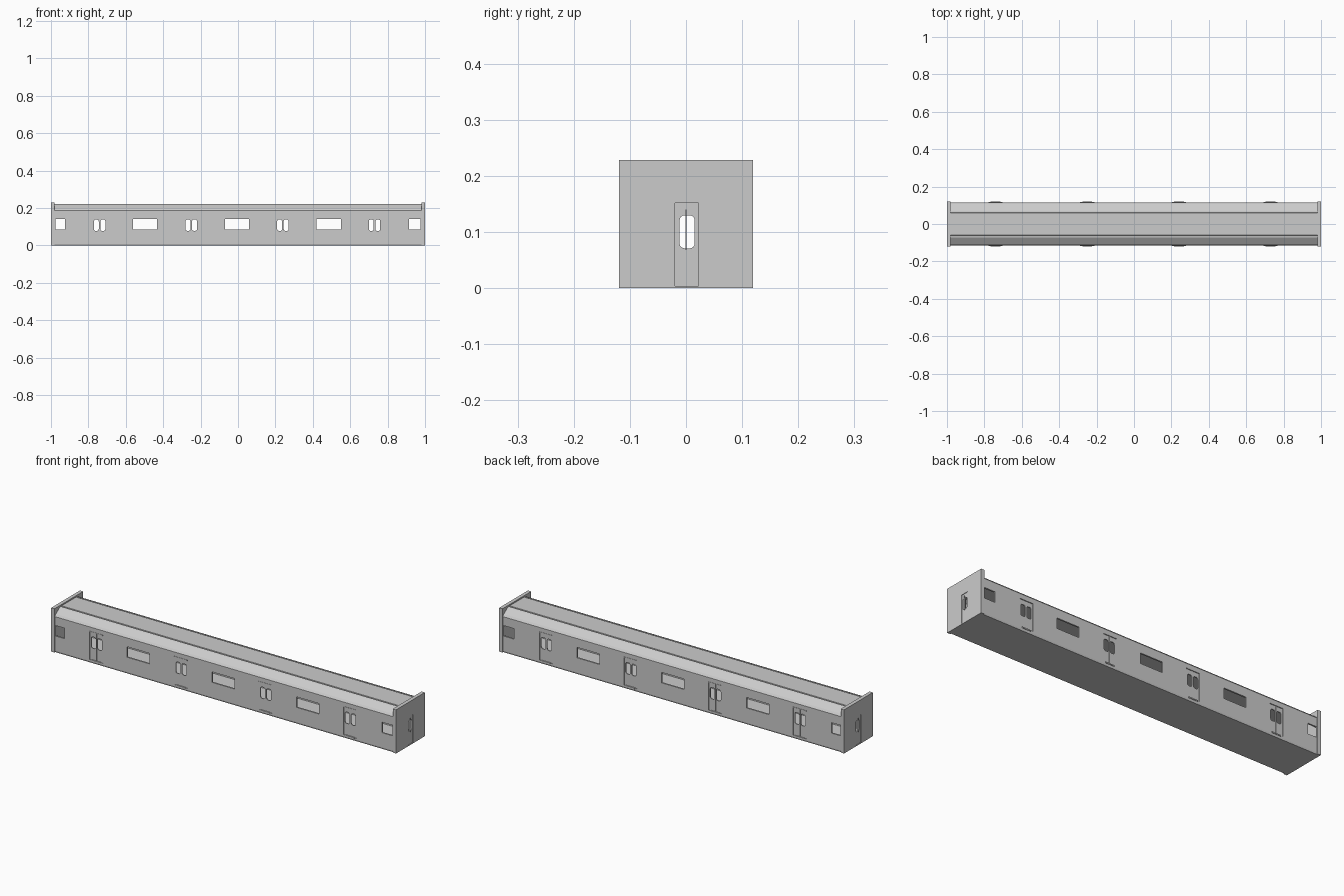
import bpy, bmesh, math

if "Cube" in bpy.data.objects:
    bpy.data.objects.remove(bpy.data.objects["Cube"])

X_IN = 0.98
DOORS = [-0.74, -0.25, 0.24, 0.73]


def make_obj(name, bm):
    bmesh.ops.recalc_face_normals(bm, faces=bm.faces)
    me = bpy.data.meshes.new(name)
    bm.to_mesh(me)
    bm.free()
    ob = bpy.data.objects.new(name, me)
    bpy.context.scene.collection.objects.link(ob)
    return ob


def prism(bm, pts, a, b, axis):
    """Extrude a 2D outline along x (pts = y,z) or y (pts = x,z)."""
    def place(p, t):
        return (t, p[0], p[1]) if axis == 'x' else (p[0], t, p[1])
    lo = [bm.verts.new(place(p, a)) for p in pts]
    hi = [bm.verts.new(place(p, b)) for p in pts]
    n = len(pts)
    bm.faces.new(lo)
    bm.faces.new(hi[::-1])
    for i in range(n):
        j = (i + 1) % n
        bm.faces.new((lo[i], hi[i], hi[j], lo[j]))


def rect(a0, a1, z0, z1):
    return [(a0, z0), (a1, z0), (a1, z1), (a0, z1)]


def rounded(c, w, z0, z1, r, seg=4):
    pts = []
    for cx, cz, s in ((c + w/2 - r, z1 - r, 0), (c - w/2 + r, z1 - r, 90),
                      (c - w/2 + r, z0 + r, 180), (c + w/2 - r, z0 + r, 270)):
        for k in range(seg + 1):
            a = math.radians(s + 90 * k / seg)
            pts.append((cx + r * math.cos(a), cz + r * math.sin(a)))
    return pts


def cut(ob, name, prisms):
    bm = bmesh.new()
    for p in prisms:
        prism(bm, *p)
    cutter = make_obj(name, bm)
    cutter.hide_render = True
    m = ob.modifiers.new(name, 'BOOLEAN')
    m.operation, m.solver, m.object = 'DIFFERENCE', 'EXACT', cutter
    bpy.context.view_layer.objects.active = ob
    bpy.ops.object.modifier_apply(modifier=m.name)
    bpy.data.objects.remove(cutter)


# Hollow carriage body: walls, sloped shoulders, flat roof with gutter grooves
half = [(0.113, 0.0), (0.116, 0.008), (0.116, 0.187), (0.108, 0.197), (0.076, 0.219),
        (0.068, 0.222), (0.067, 0.218), (0.061, 0.218), (0.060, 0.222)]
outer = half + [(-y, z) for y, z in reversed(half)]
bm = bmesh.new()
prism(bm, outer, -X_IN - 0.005, X_IN + 0.005, 'x')
body = make_obj("carriage_body", bm)
inner = [(0.108, 0.008), (0.108, 0.184), (0.066, 0.211)]
cut(body, "interior", [(inner + [(-y, z) for y, z in reversed(inner)], -1.1, 1.1, 'x')])

# Shallow door recesses on both sides
cut(body, "door_recess", [(rect(d - 0.038, d + 0.038, 0.016, 0.165), *ys, 'y')
                          for d in DOORS for ys in ((-0.2, -0.113), (0.113, 0.2))])

# Side windows and paired door windows go through both walls
holes = [rect(*w, 0.086, 0.141) for w in
         ((-0.977, -0.925), (-0.562, -0.432), (-0.07, 0.06), (0.42, 0.55), (0.915, 0.977))]
holes += [rounded(d + s * 0.0175, 0.026, 0.078, 0.138, 0.009) for d in DOORS for s in (-1, 1)]
cut(body, "window_holes", [(h, -0.2, 0.2, 'y') for h in holes])

# Door seams, header rails and sills
for i, d in enumerate(DOORS):
    bm = bmesh.new()
    for s in (-1, 1):
        a, b = sorted((s * 0.112, s * 0.1145))
        prism(bm, rect(d - 0.0015, d + 0.0015, 0.016, 0.165), a, b, 'y')
        a, b = sorted((s * 0.112, s * 0.119))
        prism(bm, rect(d - 0.026, d + 0.026, 0.012, 0.018), a, b, 'y')
        a, b = sorted((s * 0.112, s * 0.1175))
        prism(bm, rect(d - 0.038, d + 0.038, 0.161, 0.165), a, b, 'y')
    make_obj(f"door_trim_{i + 1}", bm)

# End plates with recessed gangway door, window and mullion
for s, side in ((-1, "left"), (1, "right")):
    bm = bmesh.new()
    a, b = sorted((s * X_IN, s * 0.999))
    prism(bm, rect(-0.119, 0.119, 0.0, 0.229), a, b, 'x')
    plate = make_obj(f"end_plate_{side}", bm)
    a, b = sorted((s * 0.996, s * 1.1))
    cut(plate, "gangway_recess", [(rect(-0.02, 0.022, 0.004, 0.152), a, b, 'x')])
    a, b = sorted((s * 0.9, s * 1.1))
    cut(plate, "gangway_window", [(rounded(0.002, 0.027, 0.071, 0.13, 0.009), a, b, 'x')])
    bm = bmesh.new()
    a, b = sorted((s * 0.992, s * 1.0))
    prism(bm, rect(-0.001, 0.001, 0.068, 0.14), a, b, 'x')
    make_obj(f"gangway_mullion_{side}", bm)
